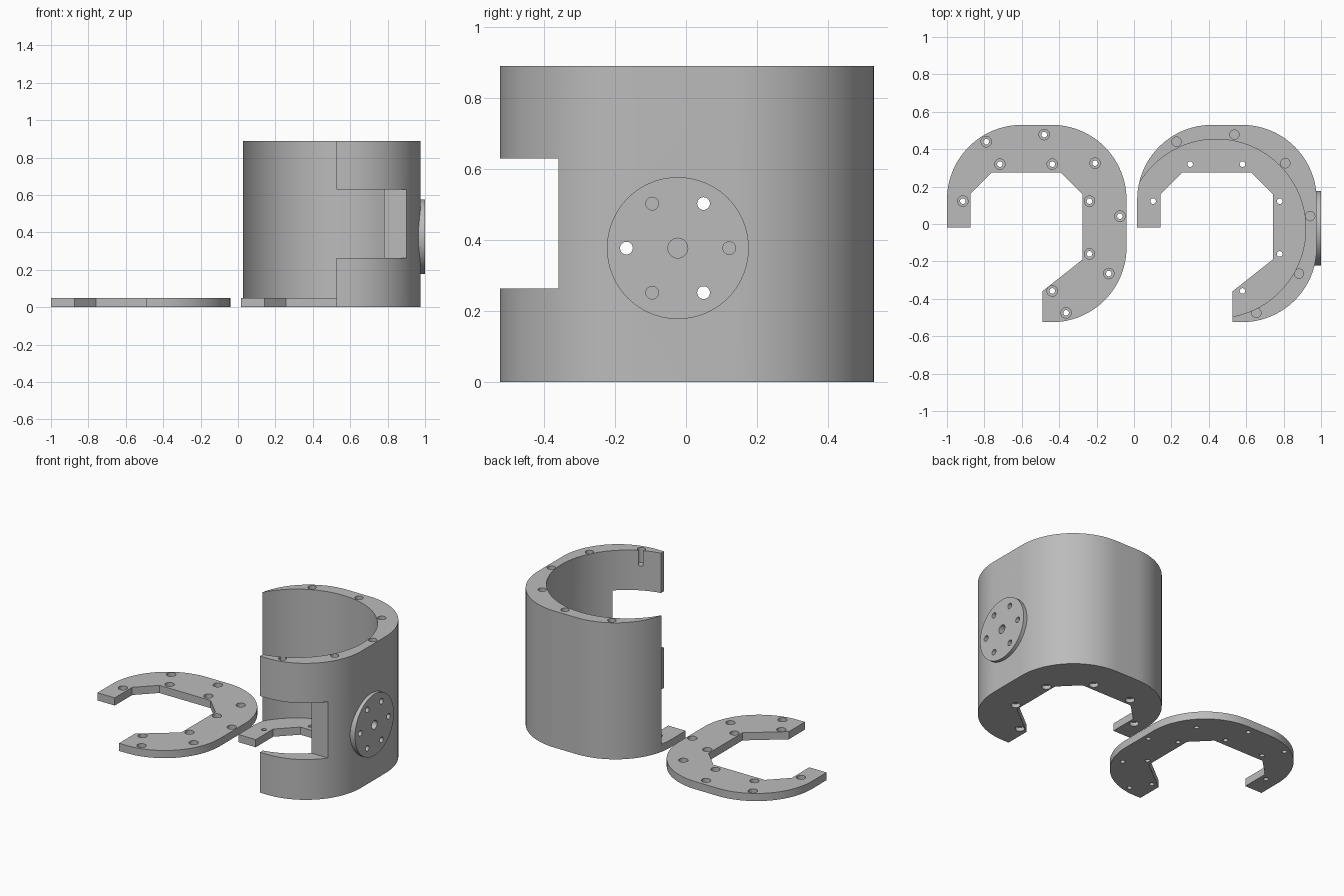
import bpy, bmesh, math
from mathutils import Matrix, Vector

if "Cube" in bpy.data.objects:
    bpy.data.objects.remove(bpy.data.objects["Cube"])

SHIFT = 1.017      # distance between the loose plate and the housing
PLATE = 0.05       # plate thickness
HEIGHT = 0.89      # housing height

grey = bpy.data.materials.new("neutral_grey")
grey.diffuse_color = (0.5, 0.5, 0.5, 1)
grey.use_nodes = True
grey.node_tree.nodes["Principled BSDF"].inputs["Base Color"].default_value = grey.diffuse_color


def make_object(name, bm):
    bmesh.ops.recalc_face_normals(bm, faces=bm.faces)
    mesh = bpy.data.meshes.new(name)
    bm.to_mesh(mesh)
    bm.free()
    mesh.materials.append(grey)
    obj = bpy.data.objects.new(name, mesh)
    bpy.context.collection.objects.link(obj)
    return obj


def arc(cx, cy, r, a0, a1, n=24):
    return [(cx + r * math.cos(math.radians(a0 + (a1 - a0) * i / n)),
             cy + r * math.sin(math.radians(a0 + (a1 - a0) * i / n))) for i in range(n + 1)]


def c_outline(dx):
    # open ring with rounded outside and chamfered inside
    pts = [(-1, -0.02), (-0.875, -0.02), (-0.875, 0.16), (-0.76, 0.275), (-0.39, 0.275),
           (-0.275, 0.16), (-0.275, -0.19), (-0.49, -0.36), (-0.49, -0.525)]
    pts += arc(-0.44, -0.125, 0.4, -90, 0)
    pts += arc(-0.44, 0.13, 0.4, 0, 90)
    pts += arc(-0.6, 0.13, 0.4, 90, 180)
    return [(x + dx, y) for x, y in pts]


def prism(name, pts, height):
    bm = bmesh.new()
    face = bm.faces.new([bm.verts.new((x, y, 0)) for x, y in pts])
    top = bmesh.ops.extrude_face_region(bm, geom=[face])["geom"]
    verts = [v for v in top if isinstance(v, bmesh.types.BMVert)]
    bmesh.ops.translate(bm, vec=(0, 0, height), verts=verts)
    return make_object(name, bm)


def add_rod(bm, start, end, r, seg=24):
    a, b = Vector(start), Vector(end)
    turn = (b - a).to_track_quat('Z', 'Y').to_matrix().to_4x4()
    bmesh.ops.create_cone(bm, cap_ends=True, segments=seg, radius1=r, radius2=r,
                          depth=(b - a).length, matrix=Matrix.Translation((a + b) / 2) @ turn)


def rods(items, seg=24):
    bm = bmesh.new()
    for start, end, r in items:
        add_rod(bm, start, end, r, seg)
    return make_object("tool", bm)


def combine(obj, tool, operation='DIFFERENCE'):
    mod = obj.modifiers.new("combine", 'BOOLEAN')
    mod.operation = operation
    mod.solver = 'EXACT'
    mod.object = tool
    bpy.context.view_layer.objects.active = obj
    bpy.ops.object.modifier_apply(modifier=mod.name)
    bpy.data.objects.remove(tool)


def vertical(points, z0, z1, r, dx=0):
    return [((x + dx, y, z0), (x + dx, y, z1), r) for x, y in points]


outer_holes = [(-0.79, 0.44), (-0.48, 0.478), (-0.208, 0.325), (-0.075, 0.042),
               (-0.135, -0.265), (-0.363, -0.475)]
inner_holes = [(-0.915, 0.122), (-0.717, 0.32), (-0.437, 0.32), (-0.238, 0.122),
               (-0.238, -0.16), (-0.437, -0.358)]

# Loose cover plate with counterbored screw holes
plate = prism("cover_plate", c_outline(0), PLATE)
combine(plate, rods(vertical(outer_holes + inner_holes, -0.1, 0.1, 0.015)))
combine(plate, rods(vertical(outer_holes + inner_holes, 0.022, 0.1, 0.028)))

# Housing: the same outline, bored out above its floor plate
housing = prism("housing", c_outline(SHIFT), HEIGHT)
combine(housing, rods([((0.44, -0.025, PLATE), (0.44, -0.025, 1.2), 0.478)], 128))

# Front window
bm = bmesh.new()
bmesh.ops.create_cube(bm, size=1, matrix=Matrix.Translation((0.7, -0.68, 0.4465))
                      @ Matrix.Diagonal((0.8, 0.64, 0.367, 1)))
combine(housing, make_object("tool", bm))

# Round mounting boss on the right side
DY, DZ = -0.023, 0.377
combine(housing, rods([((0.94, DY, DZ), (1.0, DY, DZ), 0.2)], 96), 'UNION')

# Boss holes: every second one runs through, the others are blind
boss = [((0.955, DY, DZ), (1.1, DY, DZ), 0.028)]
for i in range(6):
    a = math.radians(60 * i)
    y, z = DY + 0.145 * math.cos(a), DZ + 0.145 * math.sin(a)
    boss.append(((0.8 if i % 2 else 0.955, y, z), (1.1, y, z), 0.018))
# Blind screw holes in the rim and through holes in the floor
rim = vertical(outer_holes, HEIGHT - 0.1, 1.0, 0.025, SHIFT)
floor = vertical(inner_holes, -0.1, 0.12, 0.015, SHIFT)
combine(housing, rods(boss + rim + floor))
combine(housing, rods(vertical(inner_holes, -0.1, 0.025, 0.028, SHIFT)))

# Smooth the curved walls, keep edges sharp
for obj in (plate, housing):
    bpy.ops.object.select_all(action='DESELECT')
    obj.select_set(True)
    bpy.context.view_layer.objects.active = obj
    bpy.ops.object.shade_smooth_by_angle(angle=math.radians(30))
